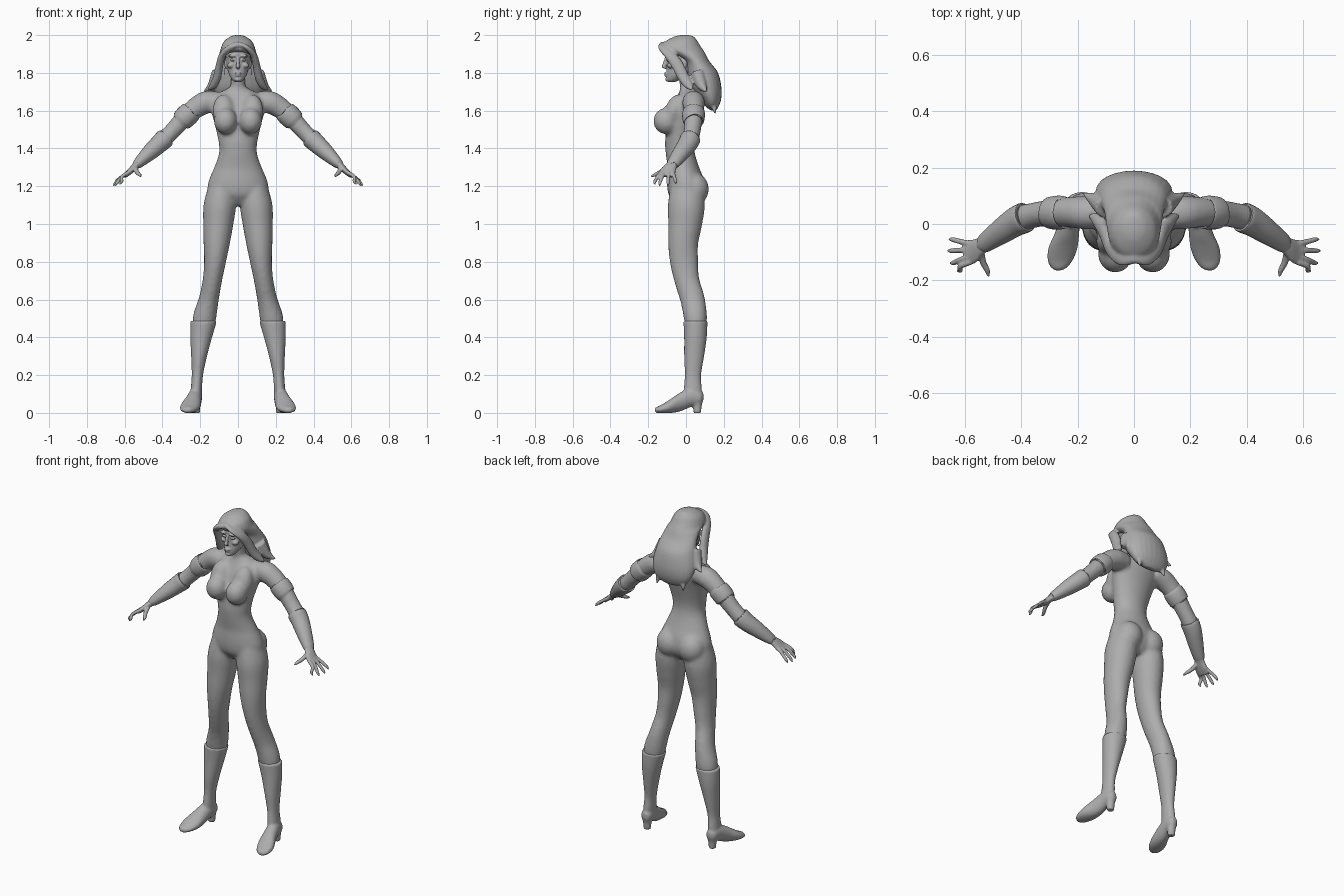
import bpy, bmesh, math
from mathutils import Vector, Matrix

grey = bpy.data.materials.new("grey")
grey.diffuse_color = (0.42, 0.42, 0.42, 1)
Z = Vector((0, 0, 1))


def smooth_rows(rows, steps):
    """Catmull-Rom interpolation through rows of numbers."""
    out = []
    n = len(rows)
    for i in range(n - 1):
        p = [rows[max(i - 1, 0)], rows[i], rows[i + 1], rows[min(i + 2, n - 1)]]
        for k in range(steps):
            t = k / steps
            out.append([0.5 * (2*b + (c-a)*t + (2*a-5*b+4*c-d)*t*t + (3*b-a-3*c+d)*t**3)
                        for a, b, c, d in zip(*p)])
    return out + [list(rows[-1])]


def loft(bm, rows, side=1, ref=(1, 0, 0), flat=None, seg=24, steps=4):
    """Rows of x, y, z, radius along ref, other radius; flat fixes the ring normal."""
    rows = smooth_rows(rows, steps)
    pts = [Vector((r[0] * side, r[1], r[2])) for r in rows]
    ref = Vector((ref[0] * side, ref[1], ref[2]))
    rings = []
    for i, (p, r) in enumerate(zip(pts, rows)):
        t = Vector(flat) if flat else (pts[min(i + 1, len(pts) - 1)] - pts[max(i - 1, 0)]).normalized()
        u = (ref - t * ref.dot(t)).normalized()
        v = t.cross(u)
        ring = []
        for k in range(seg):
            a = 2 * math.pi * k / seg
            ring.append(bm.verts.new(p + u * math.cos(a) * max(r[3], .001) + v * math.sin(a) * max(r[4], .001)))
        rings.append(ring)
    faces = [bm.faces.new(rings[0]), bm.faces.new(rings[-1])]
    for a, b in zip(rings, rings[1:]):
        for k in range(seg):
            faces.append(bm.faces.new((a[k], a[(k+1) % seg], b[(k+1) % seg], b[k])))
    bmesh.ops.recalc_face_normals(bm, faces=faces)


def stack(bm, rows, **kw):
    """Horizontal rings from rows of z, half width, front y, back y."""
    loft(bm, [(0, (f + b) / 2, z, w, (b - f) / 2) for z, w, f, b in rows], flat=Z, **kw)


def ball(bm, c, r, tilt=0):
    m = Matrix.Translation(c) @ Matrix.Rotation(tilt, 4, 'X') @ Matrix.Diagonal((*r, 1))
    bmesh.ops.create_uvsphere(bm, u_segments=24, v_segments=14, radius=1, matrix=m)


def finish(bm, name, voxel=0, relax=0):
    me = bpy.data.meshes.new(name)
    bm.to_mesh(me)
    bm.free()
    me.materials.append(grey)
    ob = bpy.data.objects.new(name, me)
    bpy.context.collection.objects.link(ob)
    bpy.context.view_layer.objects.active = ob
    bpy.ops.object.select_all(action='DESELECT')
    ob.select_set(True)
    if voxel:
        m = ob.modifiers.new("fuse", 'REMESH')
        m.mode, m.voxel_size, m.use_smooth_shade = 'VOXEL', voxel, True
        s = ob.modifiers.new("relax", 'SMOOTH')
        s.factor, s.iterations = 0.5, relax
        for f in me.polygons:
            f.use_smooth = True
    else:
        bpy.ops.object.shade_smooth_by_angle(angle=math.radians(50))
    return ob


# Body: torso, neck, bust, seat, thighs and arms fused together
arm = [(.10, .04, 1.65, .05, .05), (.165, .04, 1.645, .06, .06), (.22, .042, 1.617, .055, .056),
       (.28, .04, 1.565, .05, .05), (.345, .033, 1.495, .045, .044), (.40, .018, 1.44, .047, .045),
       (.46, -.02, 1.385, .042, .04), (.53, -.068, 1.32, .03, .024), (.55, -.08, 1.30, .03, .02)]
leg = [(.08, .005, 1.21, .07, .085), (.096, .002, 1.1, .086, .098), (.105, -.005, 1.0, .08, .09),
       (.113, -.015, .9, .07, .08), (.122, -.01, .8, .058, .075), (.136, .005, .7, .051, .066),
       (.155, .035, .6, .053, .065), (.178, .05, .5, .062, .061), (.188, .05, .42, .05, .05)]
bm = bmesh.new()
stack(bm, [(1.10, .07, -.05, .06), (1.15, .155, -.09, .095), (1.2, .162, -.1, .10), (1.25, .148, -.1, .09),
           (1.3, .126, -.098, .07), (1.38, .1, -.108, .046), (1.45, .106, -.11, .046), (1.55, .13, -.095, .07),
           (1.62, .148, -.075, .09), (1.67, .135, -.05, .09), (1.7, .09, -.035, .08), (1.72, .05, -.03, .06)])
loft(bm, [(0, .02, 1.66, .06, .055), (0, .012, 1.72, .04, .043), (0, -.005, 1.82, .037, .04)])
for s in (-1, 1):
    loft(bm, arm, s, ref=(0, 1, 0))
    loft(bm, leg, s)
    ball(bm, (s * .066, -.105, 1.545), (.062, .068, .07))
    ball(bm, (s * .076, -.062, 1.6), (.058, .05, .09), -.35)
    ball(bm, (s * .075, .045, 1.185), (.078, .076, .085))
finish(bm, "body", .011, 5)

for s, label in ((-1, "left"), (1, "right")):
    # Upper arm band
    bm = bmesh.new()
    loft(bm, [(.248, .041, 1.595, .05, .05), (.25, .041, 1.593, .058, .058), (.275, .04, 1.57, .06, .06),
              (.298, .039, 1.547, .056, .056), (.30, .039, 1.545, .048, .048)], s, ref=(0, 1, 0))
    finish(bm, label + "_arm_band")
    # Gauntlet over the forearm
    bm = bmesh.new()
    loft(bm, [(.385, .024, 1.455, .044, .044), (.387, .023, 1.453, .054, .052), (.42, .008, 1.422, .052, .049),
              (.47, -.026, 1.376, .045, .042), (.53, -.068, 1.32, .034, .027), (.535, -.071, 1.315, .028, .02)],
         s, ref=(0, 1, 0))
    finish(bm, label + "_gauntlet")
    # Hand with palm, four fingers and thumb
    bm = bmesh.new()
    loft(bm, [(.525, -.066, 1.322, .028, .02), (.55, -.083, 1.3, .034, .018), (.575, -.098, 1.275, .044, .015),
              (.60, -.105, 1.255, .042, .012)], s, ref=(0, 1, 0), seg=16)
    for y0, x1, y1, z1 in ((-.07, .655, -.055, 1.212), (-.092, .66, -.095, 1.203),
                           (-.115, .652, -.138, 1.203), (-.135, .628, -.165, 1.21)):
        loft(bm, [(.58, y0, 1.273, .011, .011), (.615, (y0 + y1) / 2, 1.25, .01, .01),
                  (x1 - .012, y1, z1 + .015, .009, .009), (x1, y1, z1, .004, .004)], s, ref=(0, 1, 0), seg=10)
    loft(bm, [(.545, -.09, 1.30, .014, .014), (.535, -.135, 1.275, .012, .012),
              (.52, -.165, 1.26, .01, .01), (.515, -.187, 1.252, .004, .004)], s, seg=10)
    finish(bm, label + "_hand", .0045, 3)
    # Boot shaft, foot and heel
    bm = bmesh.new()
    loft(bm, [(.182, .05, .488, .071, .064), (.195, .05, .4, .058, .06), (.206, .043, .3, .042, .053),
              (.215, .037, .2, .03, .043), (.22, .036, .13, .03, .048), (.224, .034, .07, .032, .05)], s, flat=Z)
    loft(bm, [(.22, .092, .085, .012, .02), (.222, .075, .08, .03, .038), (.226, .03, .083, .036, .05),
              (.237, -.03, .058, .043, .05), (.252, -.085, .035, .052, .036), (.262, -.13, .021, .045, .022),
              (.266, -.155, .016, .028, .016), (.268, -.165, .014, .012, .01)], s, flat=(0, -1, 0))
    loft(bm, [(.222, .06, .08, .032, .034), (.222, .06, .04, .024, .024), (.222, .06, 0, .021, .02)], s, flat=Z)
    finish(bm, label + "_boot", .007, 3)

# Head with brow, nose, lips, cheeks and ears
bm = bmesh.new()
stack(bm, [(1.752, .018, -.095, -.055), (1.765, .032, -.104, -.03), (1.79, .047, -.106, .02), (1.82, .056, -.102, .055),
           (1.85, .062, -.1, .07), (1.875, .065, -.099, .075), (1.9, .066, -.108, .08), (1.95, .055, -.09, .07)])
loft(bm, [(0, -.104, 1.882, .008, .008), (0, -.112, 1.85, .009, .011), (0, -.118, 1.832, .013, .012),
          (0, -.108, 1.822, .011, .006)], flat=Z, seg=12)
ball(bm, (0, -.105, 1.798), (.02, .012, .006))
ball(bm, (0, -.103, 1.787), (.017, .012, .006))
ball(bm, (0, -.097, 1.765), (.018, .013, .011))
for s in (-1, 1):
    ball(bm, (s * .03, -.098, 1.89), (.024, .013, .007))
    ball(bm, (s * .028, -.092, 1.868), (.014, .013, .007))
    ball(bm, (s * .038, -.08, 1.84), (.02, .02, .016))
    ball(bm, (s * .064, -.012, 1.848), (.008, .016, .026))
finish(bm, "head", .0045, 2)

# Hair: crown and long back mass, swept locks and loose tips
bm = bmesh.new()
stack(bm, [(2.0, .012, -.025, .015), (1.993, .04, -.06, .04), (1.97, .072, -.105, .06), (1.945, .086, -.128, .075),
           (1.92, .094, -.128, .092), (1.9, .1, -.075, .104), (1.86, .108, -.01, .125), (1.8, .122, .005, .17),
           (1.72, .137, .03, .188), (1.66, .125, .075, .186), (1.62, .095, .105, .172), (1.6, .04, .135, .158)])
for s in (-1, 1):
    loft(bm, [(.0, -.118, 1.955, .02, .012), (.045, -.118, 1.935, .03, .014), (.082, -.085, 1.895, .03, .018),
              (.098, -.045, 1.84, .032, .02), (.11, -.015, 1.78, .03, .022), (.13, .015, 1.735, .025, .02),
              (.158, .03, 1.712, .006, .006)], s, ref=(0, 1, 0), seg=12)
    loft(bm, [(.1, .06, 1.8, .04, .04), (.13, .08, 1.74, .03, .03), (.165, .1, 1.71, .012, .012),
              (.18, .11, 1.705, .004, .004)], s, ref=(0, 1, 0), seg=12)
    loft(bm, [(.07, .14, 1.66, .025, .02), (.085, .15, 1.61, .014, .012), (.09, .155, 1.58, .003, .003)], s, seg=10)
# fringe curl over one side of the forehead
loft(bm, [(.02, -.125, 1.945, .01, .008), (-.02, -.135, 1.94, .012, .008), (-.045, -.128, 1.92, .01, .008),
          (-.055, -.115, 1.895, .004, .004)], ref=(0, 1, 0), seg=10)
finish(bm, "hair", .006, 3)

# Hoop earrings
for s, label in ((-1, "left"), (1, "right")):
    bpy.ops.mesh.primitive_torus_add(major_radius=.016, minor_radius=.0025, major_segments=20, minor_segments=6,
                                     location=(s * .073, -.022, 1.808), rotation=(0, math.pi / 2, 0))
    ob = bpy.context.object
    ob.name = label + "_earring"
    ob.data.materials.append(grey)
    bpy.ops.object.shade_smooth_by_angle()
